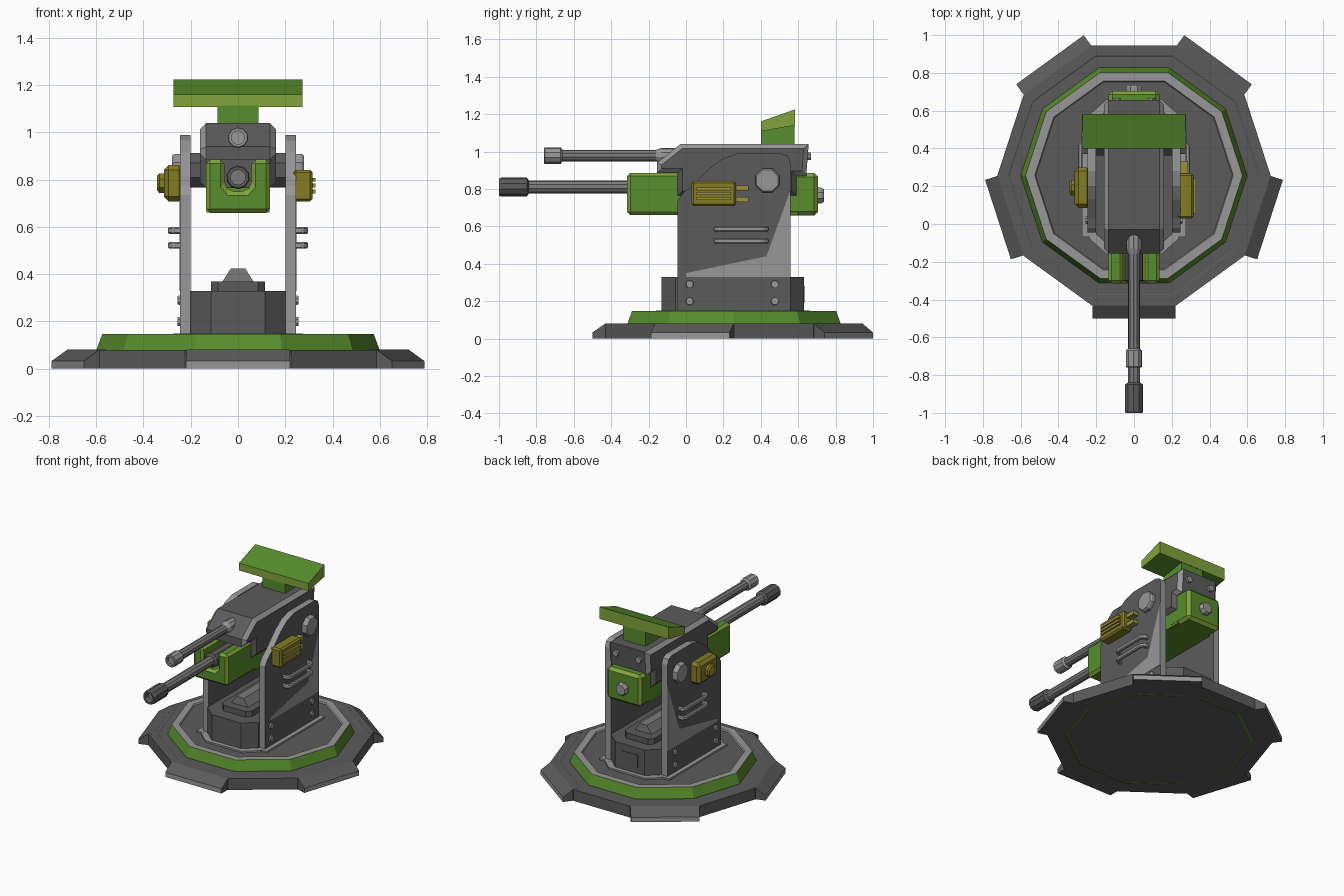
import bpy, bmesh, math

if "Cube" in bpy.data.objects:
    bpy.data.objects.remove(bpy.data.objects["Cube"])

def mat(name, r, g, b):
    m = bpy.data.materials.new(name)
    m.diffuse_color = (r, g, b, 1)
    m.use_nodes = True
    m.node_tree.nodes["Principled BSDF"].inputs["Base Color"].default_value = m.diffuse_color
    return m

DARK = mat("dark_grey", .105, .105, .105)
MID = mat("mid_grey", .2, .2, .2)
LIGHT = mat("light_grey", .31, .31, .31)
GREEN = mat("green", .095, .27, .025)
LIME = mat("lime_edge", .22, .37, .045)
YELLOW = mat("mustard", .23, .2, .016)
PALE = mat("pale_mustard", .33, .28, .05)

def finish(name, bm, mats):
    bmesh.ops.recalc_face_normals(bm, faces=bm.faces)
    me = bpy.data.meshes.new(name)
    bm.to_mesh(me)
    bm.free()
    for m in mats:
        me.materials.append(m)
    ob = bpy.data.objects.new(name, me)
    bpy.context.collection.objects.link(ob)
    return ob

def place(axis, a, b, t):
    return {'x': (t, a, b), 'y': (a, t, b), 'z': (a, b, t)}[axis]

def prism(name, axis, pts, lo, hi, mats, bevel=0, rule=None, caps_only=False):
    """Extrude a 2D outline along an axis; bevel faces and rule faces take the last material."""
    bm = bmesh.new()
    rings = [[bm.verts.new(place(axis, a, b, t)) for a, b in pts] for t in (lo, hi)]
    n = len(pts)
    caps = [bm.faces.new(r) for r in rings]
    for i in range(n):
        j = (i + 1) % n
        bm.faces.new((rings[0][i], rings[0][j], rings[1][j], rings[1][i]))
    bmesh.ops.recalc_face_normals(bm, faces=bm.faces)
    if bevel:
        edges = [e for c in caps for e in c.edges] if caps_only else bm.edges[:]
        bmesh.ops.bevel(bm, geom=edges, offset=bevel, segments=1, affect='EDGES',
                        profile=.5, material=len(mats) - 1)
    if rule:
        bm.normal_update()
        for f in bm.faces:
            f.material_index = int(rule(f))
    return finish(name, bm, mats)

def rect(a0, b0, a1, b1):
    return [(a0, b0), (a1, b0), (a1, b1), (a0, b1)]

def box(name, x0, x1, y0, y1, z0, z1, mats, bevel=0):
    return prism(name, 'z', rect(x0, y0, x1, y1), z0, z1, mats, bevel)

def lathe(name, axis, c, prof, mats, idx=None, n=8, phase=math.pi / 8, closed=False):
    """Rings of (position along axis, radius), capped unless the profile is closed."""
    bm = bmesh.new()
    rings = [[bm.verts.new(place(axis, c[0] + r * math.cos(phase + k * math.tau / n),
                                 c[1] + r * math.sin(phase + k * math.tau / n), t))
              for k in range(n)] for t, r in prof]
    m = len(rings)
    for i in range(m if closed else m - 1):
        p, q = rings[i], rings[(i + 1) % m]
        for k in range(n):
            f = bm.faces.new((p[k], p[k - 1], q[k - 1], q[k]))
            f.material_index = idx[i] if idx else 0
    if not closed:
        bm.faces.new(rings[0])
        f = bm.faces.new(rings[-1])
        f.material_index = idx[-1] if idx else 0
    return finish(name, bm, mats)

# Ten-sided base: flat outer skirt and raised green platform
CY, K = .257, 1 / math.cos(math.pi / 10)
ring = lambda ps: [(z, a * K) for z, a in ps]
lathe("base_skirt", 'z', (0, CY),
      ring([(0, .575), (0, .688), (.08, .688), (.08, .634), (.076, .628), (.076, .56)]),
      [DARK], n=10, phase=0, closed=True)
lathe("base_platform", 'z', (0, CY),
      ring([(.002, .575), (.08, .57), (.147, .546), (.147, .5), (.138, .495)]),
      [GREEN, LIGHT, DARK], [0, 0, 1, 1, 2], n=10, phase=0)
lathe("base_underside", 'z', (0, CY), ring([(0, .562), (.02, .562)]), [DARK], n=10, phase=0)

# Five sloping feet with light toe faces
for k in range(5):
    foot = prism("foot_%d" % (k + 1), 'x',
                 [(-.66, 0), (-.757, 0), (-.757, .033), (-.688, .0805), (-.66, .0805)],
                 -.221, .221, [DARK, LIGHT], rule=lambda f: f.normal.y < -.95)
    foot.rotation_euler.z = k * math.tau / 5
    foot.location.y = CY

# Pedestal with stepped top and rear hatch
def octo(hx, y0, y1, cx, cy):
    return [(-hx + cx, y0), (hx - cx, y0), (hx, y0 + cy), (hx, y1 - cy),
            (hx - cx, y1), (-hx + cx, y1), (-hx, y1 - cy), (-hx, y0 + cy)]

prism("pedestal_floor_plate", 'z', octo(.235, -.16, .66, .09, .08), .13, .149, [LIGHT])
box("side_floor_plate", -.275, .275, -.07, .58, .13, .1495, [LIGHT])
prism("pedestal", 'z', octo(.2, -.13, .63, .085, .075), .14, .33, [DARK])
prism("pedestal_step", 'z', octo(.115, -.04, .55, .03, .03), .33, .37, [DARK])
prism("pedestal_ridge", 'y', [(-.065, .37), (.065, .37), (.03, .425), (-.03, .425)], .02, .48, [MID])
box("rear_hatch", -.065, .065, .625, .634, .19, .28, [DARK])

# Side plates with light edges, painted wedge, bolts, trunnion caps and handrails
outline = [(-.045, .145), (.558, .145), (.558, .94), (.545, .975), (.51, .99), (.28, .99),
           (.2, .965), (.13, .915), (.03, .815), (-.02, .775), (-.045, .735)]
wedge = [(0, .33), (.557, .33), (.557, .79), (.43, .44), (0, .35)]
for s, side in ((1, "right"), (-1, "left")):
    prism(side + "_side_plate", 'x', outline, s * .2, s * .245, [DARK, LIGHT],
          rule=lambda f: abs(f.normal.x) < .5)
    prism(side + "_wedge_panel", 'x', wedge, s * .243, s * .247, [LIGHT])
    for y in (.02, .475):
        for z in (.2, .29):
            lathe(side + "_plate_bolt", 'x', (y, z), [(s * .24, .022), (s * .256, .02)], [LIGHT])
    lathe(side + "_trunnion_cap", 'x', (.435, .845),
          [(s * .15, .07), (s * .268, .07), (s * .279, .062)], [LIGHT])
    for z in (.522, .585):
        rail = [(.15, .24), (.15, .275), (.175, .297), (.415, .297), (.44, .275), (.44, .24),
                (.415, .24), (.415, .264), (.405, .273), (.185, .273), (.175, .264), (.175, .24)]
        prism(side + "_handrail", 'z', [(s * x, y) for y, x in rail], z - .014, z + .014, [LIGHT],
              .006)

# Gun housing: light chamfered edges around both sides
prism("gun_housing", 'x',
      [(-.155, .885), (-.155, .94), (-.03, 1.04), (.656, 1.04), (.643, .87), (.59, .87),
       (.59, .765), (-.045, .765), (-.045, .885)],
      -.16, .16, [DARK, LIGHT], bevel=.025, caps_only=True,
      rule=lambda f: .2 < abs(f.normal.x) < .95 and f.calc_center_median().z > .86)
lathe("trunnion_shaft", 'x', (.435, .84), [(-.21, .078), (.21, .078)], [DARK])
for x in (-.09, .09):
    lathe("housing_rear_bolt", 'y', (x, .975), [(.63, .025), (.667, .022)], [LIGHT])

# Green cradle: forked nose and rear block
fork = [(-.135, .66), (.135, .66), (.135, .885), (.057, .885), (.057, .775), (.035, .75),
        (-.035, .75), (-.057, .775), (-.057, .885), (-.135, .885)]
prism("cradle_fork", 'y', fork, -.315, .05, [GREEN, LIME], .017)
box("cradle_body", -.134, .134, 0, .6, .661, .85, [GREEN])
box("cradle_rear", -.135, .135, .5, .705, .658, .885, [GREEN, LIME], .02)
lathe("cradle_rear_knob", 'y', (0, .765), [(.69, .045), (.725, .045), (.737, .036)], [LIGHT])

# Two barrels with hollow muzzles
lathe("upper_barrel", 'y', (0, .978),
      [(-.04, .042), (-.13, .042), (-.16, .031), (-.66, .031), (-.67, .044), (-.755, .044),
       (-.76, .04), (-.76, .029), (-.74, .029)],
      [LIGHT, MID], [0, 0, 1, 0, 0, 0, 0, 0, 0], n=10)
lathe("lower_barrel", 'y', (0, .81),
      [(0, .05), (-.3, .05), (-.31, .034), (-.84, .034), (-.85, .05), (-.99, .05),
       (-1, .045), (-1, .032), (-.96, .032)],
      [MID, DARK], [1, 1, 0, 1, 1, 1, 1, 0, 0], n=10)

# Tilted roof panel on its post
prism("roof_post", 'x', [(.4, 1.03), (.58, 1.03), (.58, 1.145), (.4, 1.115)], -.087, .087, [GREEN])
prism("roof_panel", 'x', [(.4, 1.108), (.582, 1.14), (.582, 1.225), (.4, 1.161)], -.272, .272,
      [GREEN, LIME], rule=lambda f: abs(f.normal.z) < .5)

# Right mustard unit: ribbed box with two plugs
box("right_unit", .235, .315, .03, .267, .708, .842, [YELLOW], .011)
for z in (.75, .775, .8):
    box("right_unit_rib", .3, .328, .055, .24, z - .008, z + .008, [PALE])
for z in (.743, .805):
    box("right_unit_plug", .24, .285, .26, .333, z - .014, z + .014, [PALE])

# Left mustard unit: chamfered box with round knob
box("left_unit", -.314, -.23, .085, .3, .708, .862, [YELLOW], .02)
lathe("left_unit_knob", 'x', (.192, .785), [(-.3, .045), (-.332, .045), (-.342, .034)], [PALE, YELLOW],
      [1, 1, 0])
